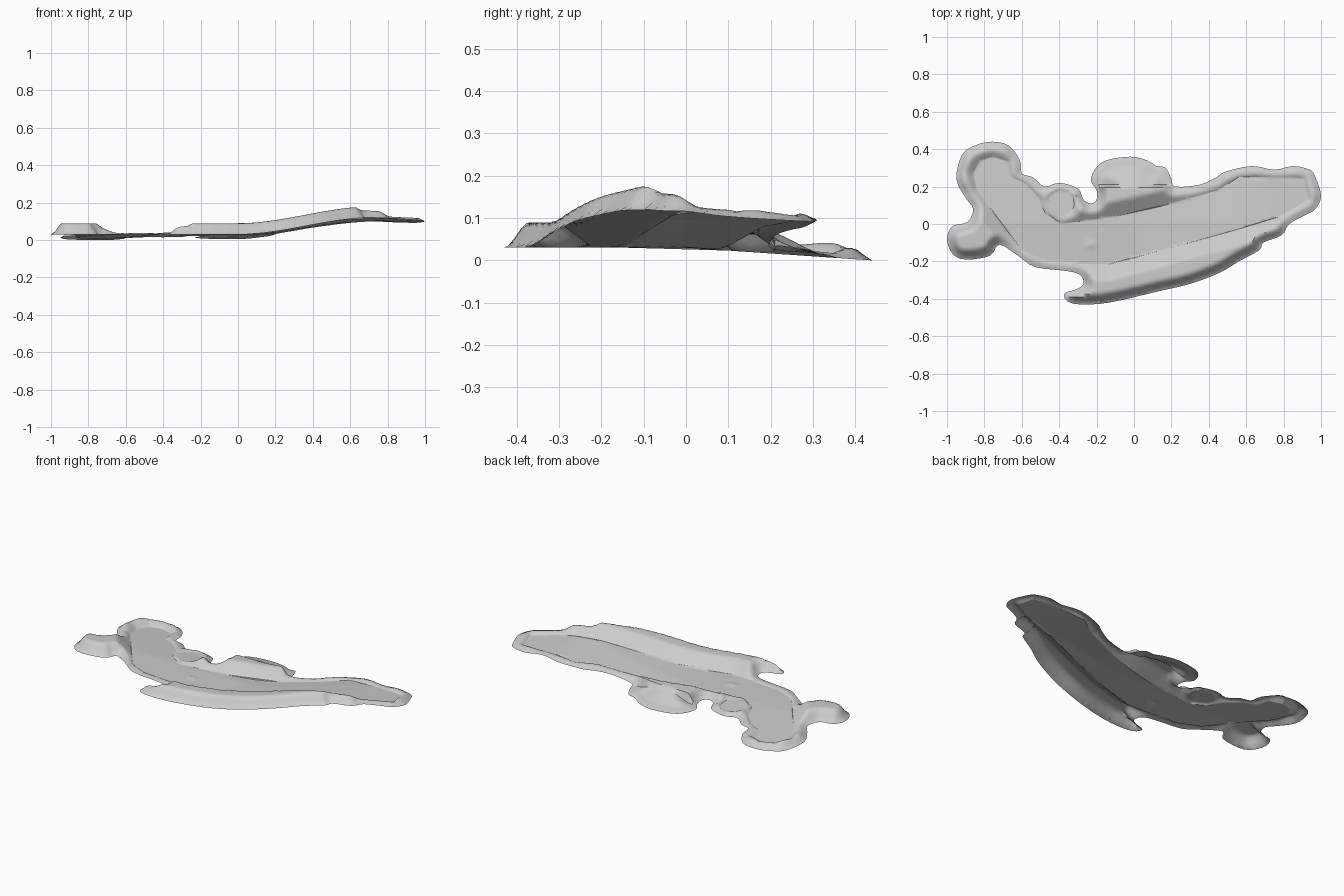
import bpy
import math
from mathutils import Vector
from mathutils.geometry import delaunay_2d_cdt, intersect_point_line

if "Cube" in bpy.data.objects:
    bpy.data.objects.remove(bpy.data.objects["Cube"], do_unlink=True)

SPACING = 0.015       # spacing of the sheet's surface points
RIM_HEIGHT = 0.06     # height of the raised rim above the floor

# Trimmed edge of the sheet, clockwise in hundredths
edge_points = [
    (-95, 24), (-92, 37), (-85, 42), (-76, 44), (-67, 42), (-61, 34),
    (-60, 27), (-54, 25), (-48, 20), (-40, 22), (-30, 19), (-27, 13),
    (-23, 11), (-20, 13), (-20, 18), (-23, 23), (-21, 29), (-15, 34),
    (-2, 36), (7, 34), (12, 31), (17, 30), (20, 24), (22, 20), (35, 21),
    (44, 25), (49, 28), (63, 31), (75, 29), (85, 31), (94, 29), (97, 25),
    (100, 15), (97, 8), (92, 5), (83, 0), (79, -6), (69, -10), (67, -14),
    (56, -20), (46, -26), (30, -32), (13, -36), (-13, -42), (-29, -43),
    (-36, -41), (-37, -37), (-31, -35), (-27, -32), (-29, -27), (-37, -25),
    (-53, -23), (-62, -17), (-72, -11), (-77, -17), (-90, -19), (-97, -16),
    (-100, -8), (-97, -1), (-89, 1), (-86, 8), (-90, 14)]

# Outline of the sunken floor
floor_points = [
    (-78, 10), (-84, 18), (-86, 27), (-82, 34), (-75, 36), (-67, 33),
    (-66, 25), (-58, 22), (-51, 14), (-47, 6), (-39, 0), (-25, 2), (-10, 4),
    (20, 11), (45, 18), (56, 25), (75, 25), (91, 24), (93, 13), (78, 4),
    (55, -3), (15, -14), (-15, -22), (-47, -20), (-60, -14)]


def to_vectors(points):
    return [Vector((x / 100, y / 100)) for x, y in points]


def smooth_loop(points, steps):
    """Closed spline through the points."""
    result = []
    count = len(points)
    for i in range(count):
        a, b, c, d = (points[(i + k) % count] for k in (-1, 0, 1, 2))
        for s in range(steps):
            t = s / steps
            result.append(0.5 * (2 * b + (c - a) * t
                                 + (2 * a - 5 * b + 4 * c - d) * t ** 2
                                 + (3 * b - a - 3 * c + d) * t ** 3))
    return result


def circle_loop(x, y, radius, sides):
    return [Vector((x + radius * math.cos(i * math.tau / sides),
                    y + radius * math.sin(i * math.tau / sides)))
            for i in range(sides)]


def distance_to_loop(p, loop):
    best = 10.0
    for i, a in enumerate(loop):
        b = loop[i - 1]
        near, t = intersect_point_line(p, a, b)
        near = a.lerp(b, min(max(t, 0), 1))
        best = min(best, (p - near).length)
    return best


def inside(p, loop):
    hit = False
    for i, a in enumerate(loop):
        b = loop[i - 1]
        if (a.y > p.y) != (b.y > p.y):
            if p.x < a.x + (b.x - a.x) * (p.y - a.y) / (b.y - a.y):
                hit = not hit
    return hit


def ramp(value, width):
    return min(max(value / width, 0), 1)


def ease(t):
    return t * t * (3 - 2 * t)


edge = smooth_loop(to_vectors(edge_points), 3)
floor = to_vectors(floor_points)
pocket = circle_loop(-0.39, 0.11, 0.07, 20)


def sheet_height(p):
    # Base: level, then sweeping up to the tail, tilted down at the back
    base = 0.03 + 0.09 * ease(ramp(p.x, 0.72)) - 0.01 * ramp(p.x - 0.72, 0.28)
    base -= 0.03 * ramp(p.y, 0.44)
    # Small oval dimple in the floor
    dimple = math.hypot((p.x + 0.23) / 0.045, (p.y + 0.11) / 0.025)
    if dimple < 1:
        return base + 0.008 * (1 - dimple)
    if inside(p, floor):
        return base
    if inside(p, pocket):
        return base + 0.01
    # Rim: arches up between the trimmed edge and the floor
    on_back_lobe = p.y > 0.2 and abs(p.x) < 0.25
    to_edge = distance_to_loop(p, edge)
    to_floor = distance_to_loop(p, floor)
    to_pocket = distance_to_loop(p, pocket)
    outer = ramp(to_edge, 0.2 if on_back_lobe else 0.06)
    inner = ramp(to_floor, 0.08)
    step = 0.008 * ramp(to_floor, 0.012) * ramp(to_edge, 0.03)
    rim = max(RIM_HEIGHT * ease(outer) * inner, step)
    if to_pocket < 0.04:
        rim = rim * ramp(to_pocket, 0.04) + 0.01 * (1 - ramp(to_pocket, 0.04))
    return base + rim


# Surface points: the edge, the two inner outlines and a regular fill
points, links = [], []
for loop in (edge, floor, pocket):
    start = len(points)
    points += loop
    links += [(start + i, start + (i + 1) % len(loop))
              for i in range(len(loop))]
for row in range(int(0.9 / SPACING)):
    for column in range(int(2 / SPACING)):
        p = Vector((-1 + (column + 0.5 * (row % 2)) * SPACING,
                    -0.45 + row * SPACING))
        if inside(p, edge) and distance_to_loop(p, edge) > SPACING / 2:
            points.append(p)

flat, _, faces, *_ = delaunay_2d_cdt(
    points, links, [list(range(len(edge)))], 1, 1e-5)

verts = [Vector((p.x, p.y, sheet_height(p))) for p in flat]
low = min(v.z for v in verts)
verts = [(v.x, v.y, v.z - low) for v in verts]

# Keep every face looking up
upward = []
for face in faces:
    a, b, c = (flat[i] for i in face[:3])
    up = (b - a).cross(c - a) > 0
    upward.append(face if up else face[::-1])

mesh = bpy.data.meshes.new("pressed_sheet")
mesh.from_pydata(verts, [], upward)
sheet = bpy.data.objects.new("pressed_sheet", mesh)
bpy.context.collection.objects.link(sheet)

grey = bpy.data.materials.new("light_grey")
grey.use_nodes = True
colour = (0.6, 0.6, 0.6, 1)
grey.diffuse_color = colour
grey.node_tree.nodes["Principled BSDF"].inputs["Base Color"].default_value = colour
mesh.materials.append(grey)

bpy.context.view_layer.objects.active = sheet
sheet.select_set(True)
bpy.ops.object.shade_smooth_by_angle(angle=math.radians(40))
